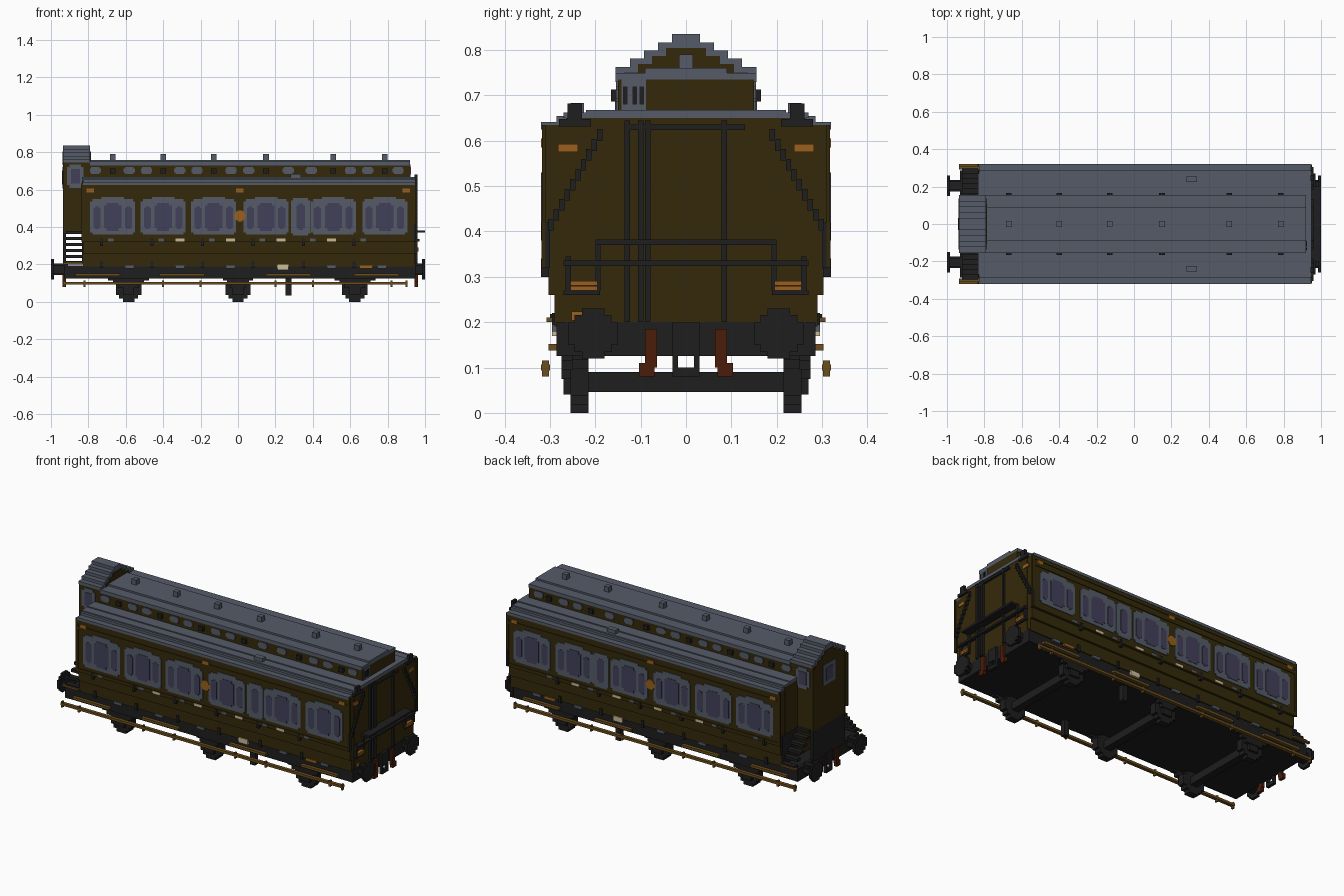
import bpy, bmesh
from mathutils import Vector

cube = bpy.data.objects.get("Cube")
if cube:
    bpy.data.objects.remove(cube, do_unlink=True)


def material(name, *rgb):
    mat = bpy.data.materials.new(name)
    mat.use_nodes = True
    mat.diffuse_color = (*rgb, 1)
    mat.node_tree.nodes["Principled BSDF"].inputs["Base Color"].default_value = (*rgb, 1)
    return mat


brown = material("dark olive brown", .034, .022, .003)
grey = material("slate grey", .09, .105, .138)
black = material("iron black", .013, .013, .013)
glass = material("violet glass", .055, .051, .1)
gold = material("old gold", .145, .075, .012)
orange = material("brass orange", .32, .115, .012)
cream = material("cream", .6, .5, .3)
red = material("rust red", .07, .012, .003)


def around(centre, half):
    return centre - half, centre + half


def build(name, mat, boxes, both_sides=False):
    """One object made of boxes, each given as its x, y and z ranges."""
    bm = bmesh.new()
    for x, y, z in boxes:
        for side in (1, -1) if both_sides else (1,):
            ranges = x, sorted(side * v for v in y), z
            low, high = (Vector(corner) for corner in zip(*map(sorted, ranges)))
            for vert in bmesh.ops.create_cube(bm, size=1)["verts"]:
                vert.co = (low + high) / 2 + vert.co * (high - low)
    mesh = bpy.data.meshes.new(name)
    bm.to_mesh(mesh)
    bm.free()
    mesh.materials.append(mat)
    bpy.context.collection.objects.link(bpy.data.objects.new(name, mesh))


def pair(name, mat, boxes):
    build(name, mat, boxes, both_sides=True)


def blocky(radius):
    """Half sizes of crossed rectangles that make a stepped disc."""
    mid, short = radius * .75, radius * .45
    return (radius, short), (mid, mid), (short, radius)


def stepped_panel(x, z, half_x, half_z, step):
    """Two crossed rectangles: a panel with notched corners."""
    return [(around(x, half_x), around(z, half_z - step)),
            (around(x, half_x - step), around(z, half_z))]


def upright(panels, y):
    return [(x, y, z) for x, z in panels]


# Main dimensions
tail, head, cab_end = -.83, .945, -.935
side, skirt = .32, .29
beam_low, floor, sill, waist, eave = .125, .2, .32, .33, .635
roof_top, upper_side, upper_eave, ridge = .668, .15, .735, .76
length = tail, head
bays = [-.67, -.4, -.13, .15, .51, .785]
doors = [-.58 + .27 * i for i in range(len(bays))]
skin, plate = (side - .01, side - .002), (side - .01, side)
skirt_plate = skirt - .01, skirt + .006

# Body: skirt, step, upper panels and taller end walls
build("body", brown, [
    (length, around(0, skirt), (floor - .01, sill)),
    (length, around(0, skirt + .013), (.26, sill)),
    (length, around(0, side - .006), (sill, eave)),
    ((tail - .003, head + .003), around(0, .265), (floor, .65))])
pair("body_mouldings", brown,
     [(length, skin, around(z, .01)) for z in (waist, .58, .615)]
     + [(around(x, .008), skin, (sill, eave)) for x in (tail, head)])

# Main roof in shallow steps, then the raised centre roof
pair("roof_edges", grey, [(length, (.265, side), (eave - .01, eave + .006))])
build("main_roof", grey, [
    (length, around(0, .285), (eave, .655)),
    ((tail - .003, head + .005), around(0, .27), (.65, .662)),
    ((tail - .003, head + .005), around(0, .22), (.655, roof_top))])
upper = cab_end + .145, head - .025
build("clerestory", brown, [(upper, around(0, upper_side), (eave, upper_eave))])
build("clerestory_roof", grey, [
    (upper, around(0, upper_side + .005), (upper_eave - .005, ridge - .01)),
    (upper, around(0, upper_side - .06), (upper_eave, ridge))])
build("roof_vents", grey, [(around(x, .015), around(0, .015), (ridge, ridge + .03)) for x in bays])
pair("clerestory_lamps", black,
     [(around(x, .015), (upper_side, upper_side + .015), around(.7, .013)) for x in bays])
pair("roof_lamp", grey, [(around(.31, .028), around(.24, .015), (roof_top - .02, roof_top + .015))])
lights = [a + (b - a) * t for a, b in zip([-.95] + bays, bays + [1]) for t in (.33, .67)]
pair("clerestory_windows", grey, [
    box for x in lights if upper[0] < x - .025 and x + .03 < upper[1]
    for box in upright(stepped_panel(x, .703, .03, .018, .007), (upper_side, upper_side + .004))])
build("clerestory_end_panel", grey, [(around(upper[1], .003), around(-.115, .027), (roof_top, upper_eave))])
build("clerestory_end_bars", black, [(around(upper[1], .006), around(y, .005), around(.7, .02))
                                     for y in (-.134, -.113, -.098)])

# Side windows: notched surrounds, arched in the middle, with three panes
surrounds, panes = [], []
for x in bays:
    surrounds += stepped_panel(x, .455, .12, .095, .012)
    surrounds.append((around(x, .06), (.5, .562)))
    panes += stepped_panel(x, .455, .046, .075, .014)
    for offset in (-.084, .084):
        panes += stepped_panel(x + offset, .45, .019, .06, .009)
door_window = .335
surrounds += stepped_panel(door_window, .455, .052, .1, .012)
panes += stepped_panel(door_window, .455, .022, .07, .01)
pair("window_surrounds", grey, upright(surrounds, skin))
pair("window_panes", glass, upright(panes, plate))

# Side fittings
pair("name_plates", cream,
     [(around(x, .025), plate, around(waist, .008)) for x in doors[1:-1]]
     + [(around(.24, .03), skirt_plate, around(.185, .015))])
pair("door_handles", grey,
     [(around(x - .1, .015), plate, around(waist, .008)) for x in doors]
     + [(around(x, .025), skirt_plate, around(.187, .008)) for x in doors])
pair("waist_brackets", black,
     [(around(x - .15, .008), (skirt, side), around(sill, .02)) for x in doors]
     + [(around(x - .15, .008), skirt_plate, around(floor, .02)) for x in doors])
pair("badge", orange, [(around(.01, a), plate, around(.46, b)) for a, b in blocky(.03)])
pair("brass_markers", orange,
     [(around(x, .02), plate, around(.595, .01)) for x in (-.79, .01, .9)]
     + [(around(.685, .035), skirt_plate, around(.187, .008))])

# Cab overhanging the end platform, with a stepped arched roof
cab, cab_low = (cab_end, upper[0]), .37
build("cab", brown, [(cab, around(0, upper_side), (cab_low, upper_eave + .015))])
build("cab_support", black, [((cab_end, cab_end + .015), around(0, upper_side), (floor - .01, cab_low))])
arch = [(.155 - .031 * i, upper_eave + .01 + .018 * i) for i in range(5)]
build("cab_roof", grey, [(cab, around(0, w), (z, z + .018)) for w, z in arch])
build("cab_gables", brown, [
    (around(x, .003), around(0, w - .018), (z - .013, z + .006)) for w, z in arch[:-1] for x in cab])
cab_wall = upper_side, upper_side + .004
pair("cab_side_windows", grey, upright(stepped_panel(-.87, .672, .044, .062, .014), cab_wall))
pair("cab_side_panes", glass, [(around(-.87, .024), (upper_side, upper_side + .007), around(.672, .038))])
build("cab_end_window", grey, [(around(cab_end, .003), around(0, .055), around(.665, .06))])
build("cab_end_pane", glass, [(around(cab_end, .005), around(0, .032), around(.665, .038))])

# Stairs climbing inward beside the cab
pair("cab_stairs", black, [
    ((cab_end + .015, tail - .005), around(skirt - .005 - .027 * i, .015), around(.21 + .032 * i, .008))
    for i in range(6)] + [(around(tail, .005), (upper_side, skirt), (floor, cab_low))])
pair("stair_edges", gold, [((cab_end, tail), around(.3, .008), (floor, floor + .01))])

# Underframe, buffer beams and buffers
build("underframe", black, [((-.925, head), around(0, skirt - .006), (beam_low, floor - .005))])
build("buffer_beams", black,
      [(around(x, .01), around(0, skirt - .005), (beam_low, floor)) for x in (-.92, .94)])
buffers, couplings, pipes = [], [], []
for end, face in ((-1, .92), (1, .945)):
    for start, stop, radius in ((face, .985, .03), (.985, 1, .055)):
        buffers += [((end * start, end * stop), around(.205, a), around(.175, b)) for a, b in blocky(radius)]
    depth = end * face, end * (face + .018)
    couplings += [(depth, (0, .03), (beam_low, floor)), (depth, (.018, .03), (.08, beam_low)),
                  (depth, (0, .02), (.08, .1))]
    pipes += [(depth, around(.077, .013), (.1, .185)), (depth, around(.087, .017), (.08, .11))]
pair("buffers", black, buffers)
pair("couplings", black, couplings)
pair("brake_pipes", red, pipes)

# Wheels, axles and stepped leaf springs
wheels, springs, axles = [], [], []
radius = .068
for x, reach in ((-.585, .11), (0, .08), (.625, .11)):
    wheels += [(around(x, a), around(.235, .02), around(radius, b)) for a, b in blocky(radius)]
    springs += [(around(x, reach * (1 - .25 * i)), (.25, .275), around(beam_low - .02 * i, .01))
                for i in range(3)]
    springs.append((around(x, .03), (.25, .27), (.04, .15)))
    axles.append((around(x, .022), around(0, .22), around(radius, .022)))
pair("wheels", black, wheels)
pair("axle_springs", black, springs)
build("axles", black, axles)
pair("brake_hangers", black, [(around(.27, .015), around(.235, .015), (.035, .14))])

# Footboards
pair("lower_footboard", gold, [((cab_end, .905), around(.31, .01), around(.1, .007))])
pair("upper_footboards", gold,
     [(around(x, .12), (skirt - .01, skirt + .013), around(.145, .007)) for x in (-.75, -.3, .27, .74)])
pair("footboard_hangers", gold, [
    (around(x, .005), around(.31, .008), (.08, .115)) for x in (-.93, -.82, -.4, -.2, .2, .4, .82, .9)])

# Ladder, shelf, rails and lamps on the flat end
on_end = head, head + .015
build("end_ladder", black,
      [(on_end, around(y, .006), (floor, .645)) for y in (-.13, -.1, -.084, .084)]
      + [(on_end, around(0, .13), around(.63, .006))])
build("end_shelf", black, [((head, 1), around(0, .2), around(.376, .006)),
                           ((head, head + .025), around(0, .27), around(waist, .006))])
pair("end_brackets", black, [
    (on_end, around(.194, .006), (.27, .375)),
    (on_end, around(.23, .04), around(.265, .005)),
    (on_end, around(.26, .006), (.26, .345)),
    (on_end, around(.245, .016), (eave, .682)),
    (on_end, around(.245, .035), around(.64, .008)),
    (around(head, .006), (.3, side - .001), (sill, .42))])
pair("end_handrails", black, [
    (on_end, around(.19 + .012 * i, .006), around(.613 - .022 * i, .013)) for i in range(10)])
pair("end_markers", orange,
     [((head, head + .007), around(.26, .022), around(z, .005)) for z in (.58, .588)]
     + [((head, head + .02), around(.225, .03), around(z, .005)) for z in (.275, .286)])
build("end_tail_marker", orange, [((head, head + .007), around(-.24, .012), around(.214, .01))])
